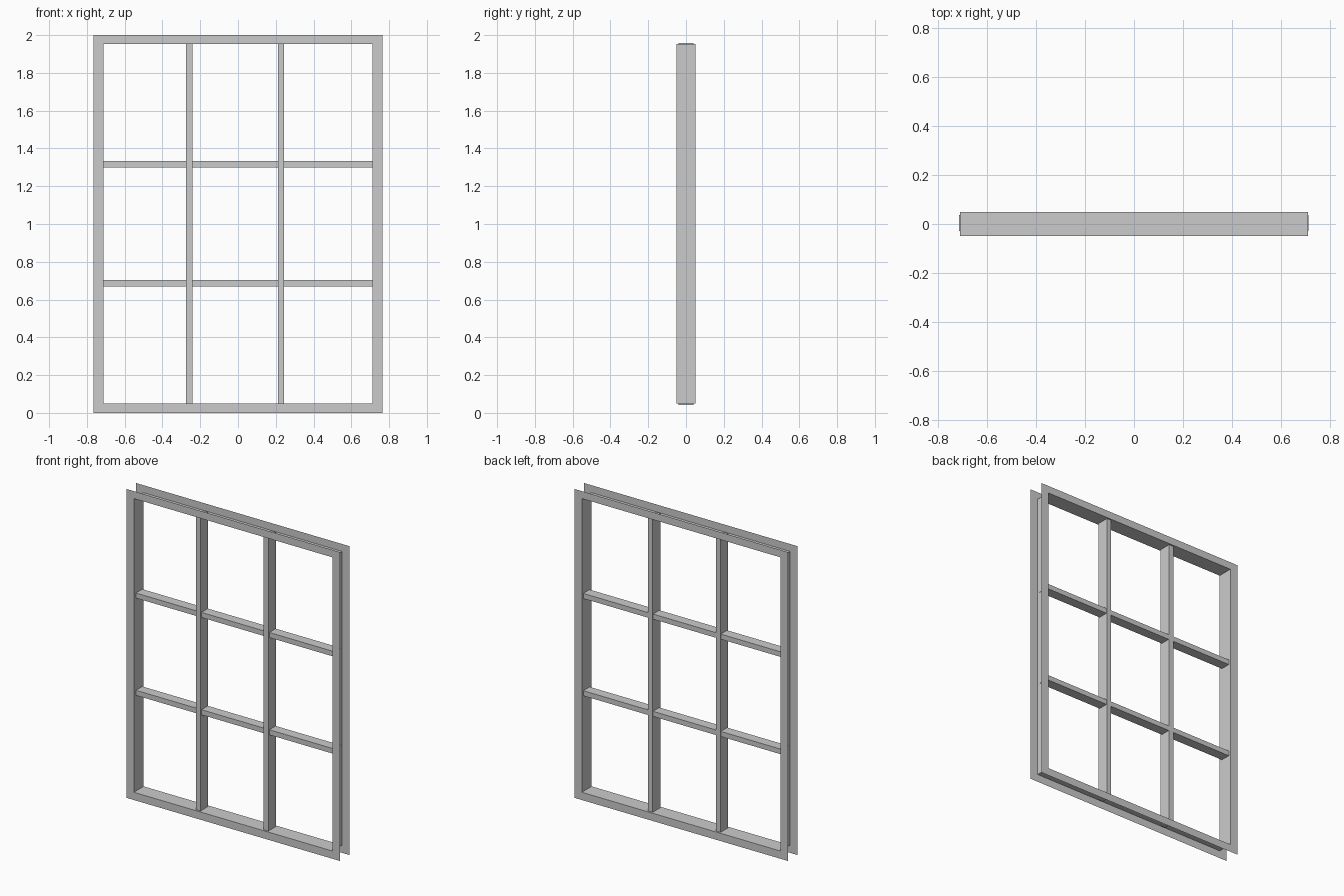
import bpy, bmesh
from mathutils import Matrix, Vector

if "Cube" in bpy.data.objects:
    bpy.data.objects.remove(bpy.data.objects["Cube"])

OUT_X, IN_X = 0.765, 0.711       # outer / opening half widths
IN_Z0, IN_Z1 = 0.05, 1.952       # opening bottom / top
D = 0.05                         # half depth


def finish(name, bm):
    me = bpy.data.meshes.new(name)
    bm.to_mesh(me)
    bm.free()
    ob = bpy.data.objects.new(name, me)
    bpy.context.collection.objects.link(ob)
    return ob


def box(name, lo, hi):
    lo, hi = Vector(lo), Vector(hi)
    bm = bmesh.new()
    bmesh.ops.create_cube(bm, size=1, matrix=Matrix.Translation((lo + hi) / 2)
                          @ Matrix.Diagonal((*(hi - lo), 1)))
    return finish(name, bm)


# Casing: thin front and back trim rings joined by the lining of the opening
bm = bmesh.new()


def loop(x, z0, z1, y):
    return [bm.verts.new(p) for p in
            ((-x, y, z0), (x, y, z0), (x, y, z1), (-x, y, z1))]


loops = [loop(OUT_X, 0, 2, -D), loop(IN_X, IN_Z0, IN_Z1, -D),
         loop(IN_X, IN_Z0, IN_Z1, D), loop(OUT_X, 0, 2, D)]
for a, b in zip(loops, loops[1:]):
    for i in range(4):
        j = (i + 1) % 4
        bm.faces.new((a[i], a[j], b[j], b[i]))
finish("window_casing", bm)

# Vertical glazing bars, ends poking just through the lining
W = 0.0165
for i, x in enumerate((-0.258, 0.228)):
    box(f"vertical_bar_{i + 1}", (x - W, -0.039, 0.043), (x + W, 0.039, 1.957))

# Horizontal glazing bars, slightly shallower
for i, z in enumerate((0.686, 1.316)):
    box(f"horizontal_bar_{i + 1}", (-0.715, -0.029, z - W), (0.713, 0.036, z + W))
